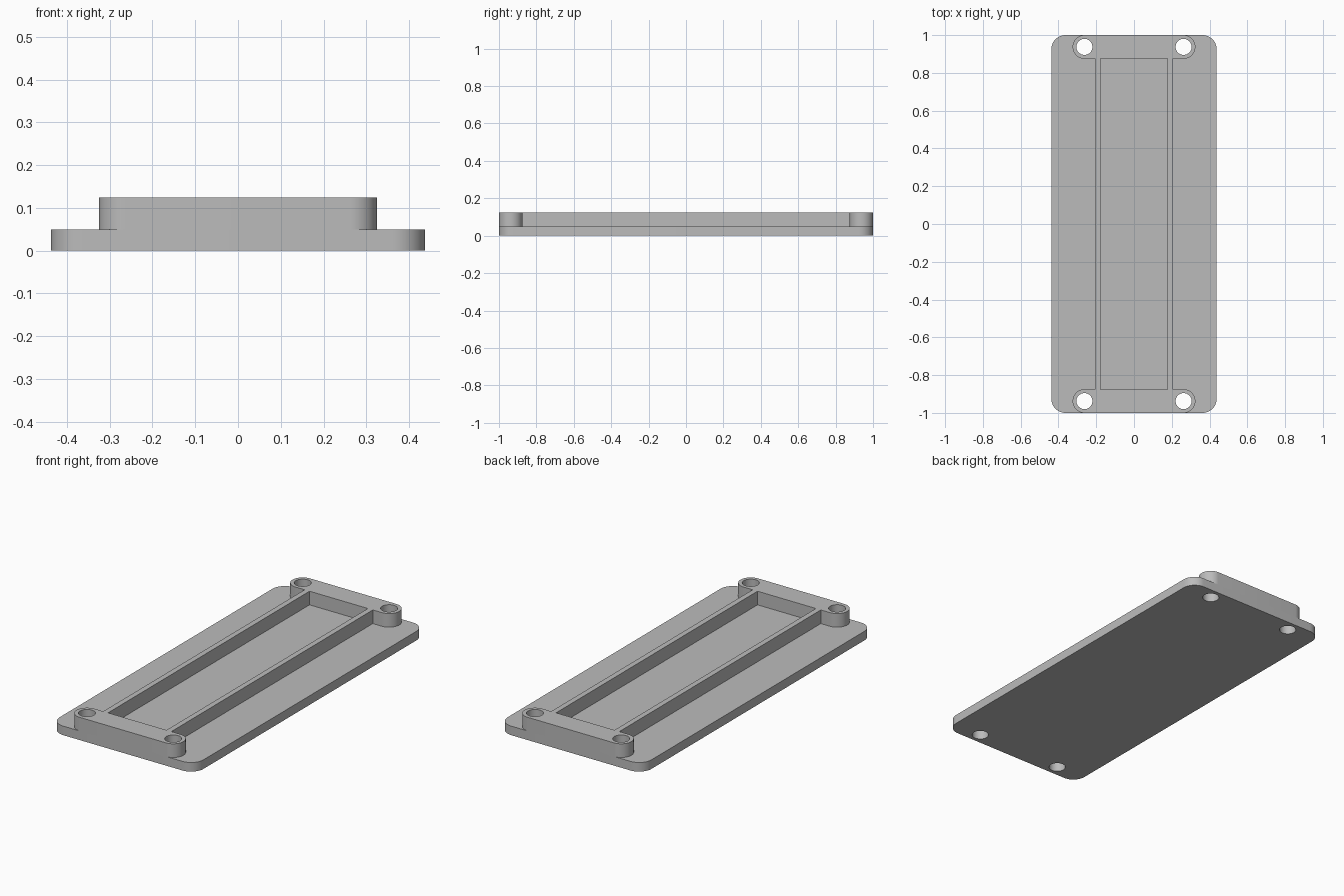
import bpy, bmesh, math

if "Cube" in bpy.data.objects:
    bpy.data.objects.remove(bpy.data.objects["Cube"], do_unlink=True)

# Main dimensions
PLATE_X, PLATE_Y, PLATE_R = 0.4375, 1.0, 0.075
PLATE_TOP, FRAME_TOP = 0.05, 0.125
HOLE_X, HOLE_Y, HOLE_R = 0.2625, 0.9375, 0.0425
EAR_R = 0.0625
RAIL_OUT, RAIL_IN, RAIL_Y = 0.2075, 0.1775, 0.875

grey = bpy.data.materials.new("grey plastic")
grey.use_nodes = True
colour = (0.5, 0.5, 0.5, 1)
grey.diffuse_color = colour
grey.node_tree.nodes["Principled BSDF"].inputs["Base Color"].default_value = colour


def arc(cx, cy, r, start, end, steps):
    angles = [math.radians(start + (end - start) * i / steps) for i in range(steps + 1)]
    return [(cx + r * math.cos(a), cy + r * math.sin(a)) for a in angles]


def four_way(quarter):
    """Mirror a first-quadrant run of points into a closed outline."""
    half = quarter + [(-x, y) for x, y in reversed(quarter)]
    return half + [(-x, -y) for x, y in half]


def slab(name, loops, bottom, top):
    """Extrude an outline with inner cutouts into a closed solid."""
    curve = bpy.data.curves.new(name, "CURVE")
    curve.dimensions = "2D"
    curve.fill_mode = "BOTH"
    curve.extrude = (top - bottom) / 2
    for loop in loops:
        spline = curve.splines.new("POLY")
        spline.points.add(len(loop) - 1)
        for point, (x, y) in zip(spline.points, loop):
            point.co = (x, y, 0, 1)
        spline.use_cyclic_u = True
    source = bpy.data.objects.new(name + " outline", curve)
    bpy.context.scene.collection.objects.link(source)
    bpy.context.view_layer.update()
    evaluated = source.evaluated_get(bpy.context.evaluated_depsgraph_get())
    mesh = bpy.data.meshes.new_from_object(evaluated)
    bpy.data.objects.remove(source, do_unlink=True)

    bm = bmesh.new()
    bm.from_mesh(mesh)
    bmesh.ops.remove_doubles(bm, verts=bm.verts, dist=0.0001)
    bmesh.ops.recalc_face_normals(bm, faces=bm.faces)
    bmesh.ops.translate(bm, verts=bm.verts, vec=(0, 0, (top + bottom) / 2))
    bm.to_mesh(mesh)
    bm.free()
    mesh.name = name
    mesh.materials.clear()
    mesh.materials.append(grey)

    obj = bpy.data.objects.new(name, mesh)
    bpy.context.scene.collection.objects.link(obj)
    bpy.ops.object.select_all(action="DESELECT")
    obj.select_set(True)
    bpy.context.view_layer.objects.active = obj
    bpy.ops.object.shade_smooth_by_angle(angle=math.radians(30))
    return obj


# Screw holes shared by both layers
holes = [arc(sx * HOLE_X, sy * HOLE_Y, HOLE_R, 0, 360, 40)[:-1]
         for sx in (-1, 1) for sy in (-1, 1)]

# Rounded base plate
plate_corner = arc(PLATE_X - PLATE_R, PLATE_Y - PLATE_R, PLATE_R, 0, 90, 12)
slab("base_plate", [four_way(plate_corner)] + holes, 0, PLATE_TOP)

# Raised frame: two rails joined by end blocks with round ears
ear = [(RAIL_OUT, RAIL_Y)] + arc(HOLE_X, HOLE_Y, EAR_R, -90, 90, 24)
pocket = four_way([(RAIL_IN, RAIL_Y)])
slab("raised_frame", [four_way(ear), pocket] + holes, PLATE_TOP, FRAME_TOP)
